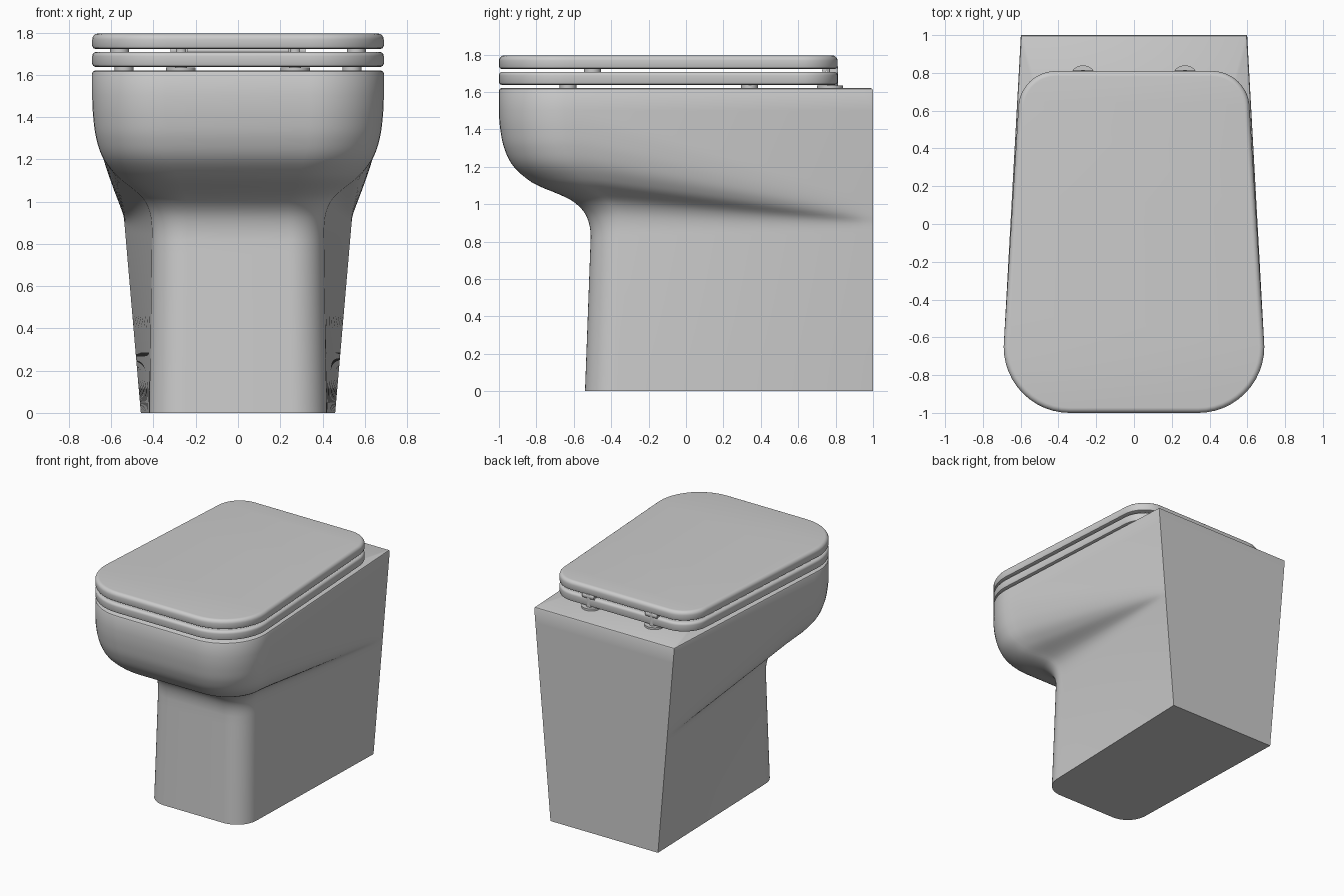
import bpy
import bmesh
import math

cube = bpy.data.objects.get("Cube")
if cube:
    bpy.data.objects.remove(cube, do_unlink=True)

BACK = 1.0
RIM = 1.62
# S-shaped profile from pedestal (0) out to bowl (1)
FLARE = [(0, 0), (.12, .02), (.21, .08), (.29, .2), (.35, .37), (.39, .51),
         (.44, .65), (.56, .84), (.7, .94), (.85, .985), (1, 1)]


def lerp(a, b, t):
    return a + (b - a) * t


def clamp(t):
    return max(0.0, min(1.0, t))


def flare(t):
    """Smooth Hermite interpolation of the flare profile."""
    t = clamp(t)
    n = len(FLARE)
    i = next(k for k in range(n - 1) if t <= FLARE[k + 1][0])

    def slope(k):
        if k in (0, n - 1):
            return 0
        (ax, ay), (bx, by) = FLARE[k - 1], FLARE[k + 1]
        return (by - ay) / (bx - ax)

    (x0, y0), (x1, y1) = FLARE[i], FLARE[i + 1]
    h = x1 - x0
    u = (t - x0) / h
    s = u * u * (3 - 2 * u)
    return lerp(y0, y1, s) + h * u * (1 - u) * ((1 - u) * slope(i) - u * slope(i + 1))


def body_width(y, z):
    """Half width of the body: tapered pedestal blended into the bowl."""
    back = lerp(.46, .60, z / RIM)
    low = lerp(lerp(.42, .40, clamp(z)), back, clamp((y + .4) / 1.4))
    high = lerp(.69, back, clamp((y + .65) / 1.65))
    u = clamp((y + .55) / 1.55)
    start, end = lerp(.84, .86, u), lerp(1.5, 1.0, u)
    return lerp(low, high, flare((z - start) / (end - start)))


def outline(width, front, back, r_front, r_back, z, inset=0.0, sides=28, arc=12):
    """Closed ring: rounded front and back corners, sides following width(y)."""
    half = []
    front, back = front + inset, back - inset
    r_front, r_back = max(r_front - inset, .01), max(r_back - inset, 0)
    y0, y1 = front + r_front, back - r_back

    def corner(yc, r, a):
        return (width(yc) - inset - r + r * math.cos(a), yc + r * math.sin(a), z)

    if r_back > 0:
        half += [corner(y1, r_back, math.pi / 2 * (1 - i / arc)) for i in range(arc)]
    for i in range(sides + 1):
        y = lerp(y1, y0, i / sides)
        half.append((width(y) - inset, y, z))
    half += [corner(y0, r_front, -math.pi / 2 * i / arc) for i in range(1, arc + 1)]
    return half + [(-x, y, zz) for x, y, zz in reversed(half)]


def finish(obj, angle=35):
    bpy.ops.object.select_all(action='DESELECT')
    obj.select_set(True)
    bpy.context.view_layer.objects.active = obj
    bpy.ops.object.shade_smooth_by_angle(angle=math.radians(angle))
    return obj


def loft(name, rings, closed=False):
    """Skin a stack of rings, capped at the ends or joined into a loop."""
    bm = bmesh.new()
    rows = [[bm.verts.new(p) for p in ring] for ring in rings]
    n = len(rows[0])
    pairs = list(zip(rows, rows[1:]))
    if closed:
        pairs.append((rows[-1], rows[0]))
    else:
        bm.faces.new(rows[0])
        bm.faces.new(rows[-1])
    for a, b in pairs:
        for i in range(n):
            j = (i + 1) % n
            bm.faces.new((a[i], a[j], b[j], b[i]))
    bmesh.ops.recalc_face_normals(bm, faces=bm.faces)
    mesh = bpy.data.meshes.new(name)
    bm.to_mesh(mesh)
    bm.free()
    obj = bpy.data.objects.new(name, mesh)
    bpy.context.collection.objects.link(obj)
    return finish(obj)


def cylinder(name, radius, depth, location, turn=0.0):
    bpy.ops.mesh.primitive_cylinder_add(vertices=32, radius=radius, depth=depth,
                                        location=location, rotation=(0, turn, 0))
    obj = bpy.context.object
    obj.name = name
    return finish(obj)


# Body: pedestal and bowl in one continuous skin
def body_ring(z, inset=0.0):
    s = flare((z - .82) / .68)
    front = lerp(-.54 + .037 * min(z, .82), -1, s)
    return outline(lambda y: body_width(y, z), front, BACK,
                   lerp(.17, .35, s), 0, z, inset)


heights = [0, .2, .4, .6, .75] + [lerp(.82, 1.5, i / 44) for i in range(45)]
rings = [body_ring(z) for z in heights]
rings += [body_ring(RIM - .012), body_ring(RIM - .004, .004), body_ring(RIM, .012)]
# Basin sunk into the rim
for depth, inset in ((0, 0), (.02, .02), (.25, .06), (.42, .16)):
    rings.append(outline(lambda y: .44, -.75, .45, .3, 0, RIM - depth, inset))
loft("body", rings)


# Seat and lid share one tapered rounded outline
def slab_width(y):
    return lerp(.69, .61, clamp((y + .65) / 1.3))


def slab_ring(z, inset):
    return outline(slab_width, -1, .81, .35, .2, z, inset)


def edge_rings(bottom, top, radius):
    """Slab edge with a small lower chamfer and a rounded upper edge."""
    result = [slab_ring(bottom, .014), slab_ring(bottom + .004, .004),
              slab_ring(bottom + .014, 0)]
    for i in range(7):
        a = math.pi / 2 * i / 6
        result.append(slab_ring(top - radius * (1 - math.sin(a)),
                                radius * (1 - math.cos(a))))
    return result


def opening(z):
    return outline(lambda y: .42, -.72, .42, .3, .2, z)


loft("seat", edge_rings(1.638, 1.708, .02) + [opening(1.708), opening(1.638)],
     closed=True)
loft("lid", edge_rings(1.723, 1.795, .028))

# Hinges, rod and rubber bumpers
for side, x in (("left", 1), ("right", -1)):
    cylinder(f"{side}_hinge_base", .07, .016, (x * .27, .77, RIM + .007))
    cylinder(f"{side}_hinge_post", .028, .12, (x * .27, .785, 1.675))
    cylinder(f"{side}_hinge_barrel", .024, .1, (x * .27, .79, 1.715), math.pi / 2)
    cylinder(f"{side}_lid_bumper", .045, .018, (x * .56, -.5, 1.716))
    for place, y in (("front", -.63), ("rear", .34)):
        cylinder(f"{side}_{place}_seat_bumper", .045, .02, (x * .54, y, 1.63))
cylinder("hinge_rod", .012, .48, (0, .74, 1.715), math.pi / 2)
